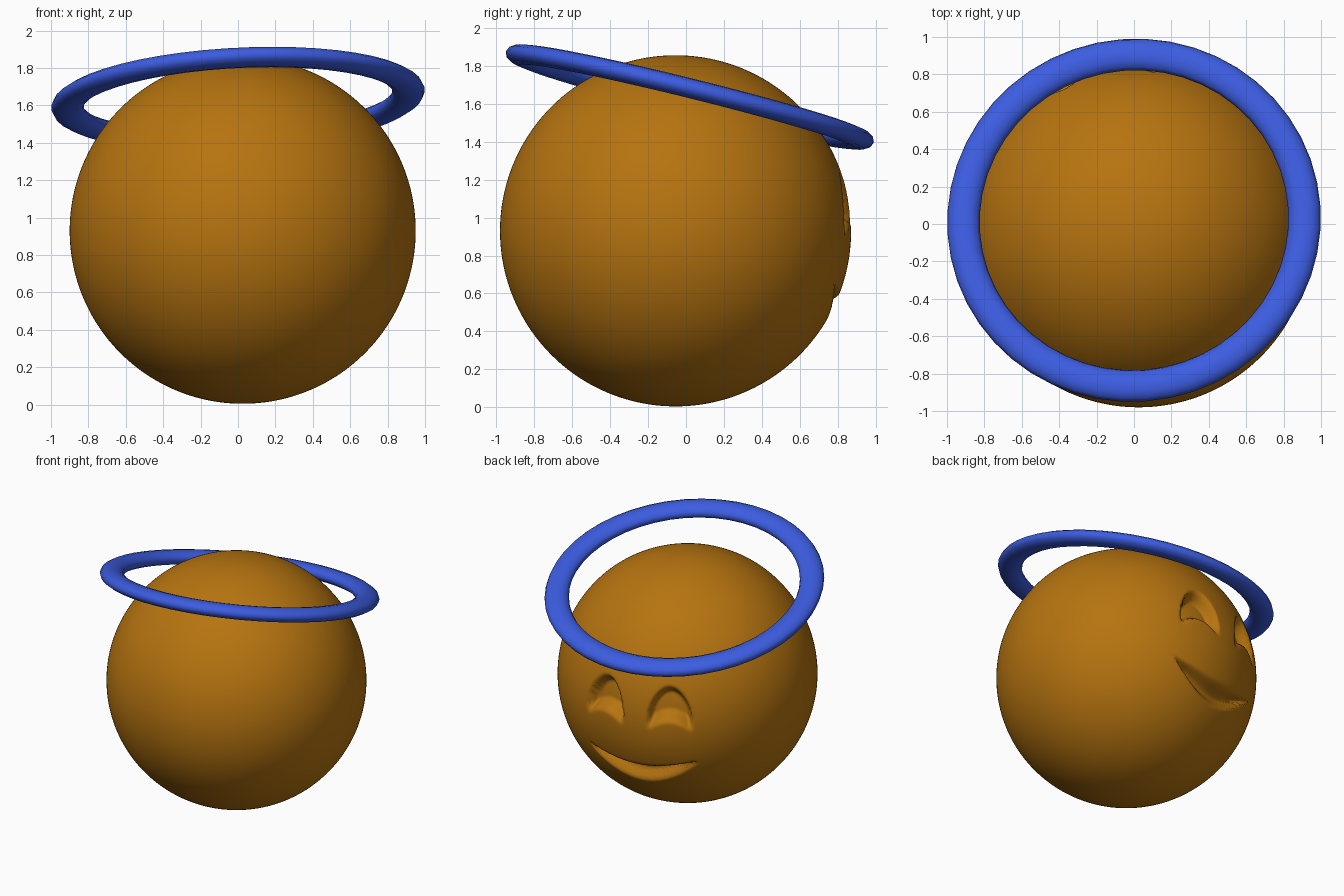
import bpy
import math
from mathutils import Vector

cube = bpy.data.objects.get("Cube")
if cube:
    bpy.data.objects.remove(cube, do_unlink=True)


def make_material(name, color):
    mat = bpy.data.materials.new(name)
    mat.use_nodes = True
    mat.diffuse_color = color
    mat.node_tree.nodes["Principled BSDF"].inputs["Base Color"].default_value = color
    return mat


def ramp(value, start, end):
    """Smooth step from 0 at start to 1 at end."""
    t = max(0.0, min(1.0, (value - start) / (end - start)))
    return t * t * (3 - 2 * t)


def mouth_depth(u, v):
    # Crescent with a crisp lower lip that fades out softly upward
    s = abs(u) / 0.51
    if s >= 1:
        return 0
    low = -0.55 + 0.25 * s * s
    high = -0.40 + 0.10 * s * s
    t = (v - low) / (high - low)
    fade = min(1, (high - low) / 0.08)
    return 0.085 * fade * ramp(t, 0, 0.4) * (1 - ramp(t, 0.45, 1.25))


def eye_depth(u, v):
    # Happy arch: crisp upper rim, bottom pushed up by the cheek
    e = (abs(u) - 0.28) / 0.185
    if abs(e) >= 1:
        return 0
    top = -0.02 + 0.35 * math.sqrt(1 - e * e)
    base = -0.06 + 0.09 * (1 - e * e)
    side = ramp(1 - abs(e), 0, 0.25)
    return 0.09 * side * ramp(top - v, 0, 0.06) * ramp(v, base, base + 0.10)


# Head: dense sphere with the face pressed into its back
orange = make_material("warm_orange", (0.47, 0.175, 0.005, 1))
RADIUS = 0.925
FACE_TURN = math.radians(11)
bpy.ops.mesh.primitive_uv_sphere_add(segments=384, ring_count=192, radius=1)
head = bpy.context.object
head.name = "head"
for vert in head.data.vertices:
    p = vert.co.normalized()
    u = math.atan2(-p.x, p.y) - FACE_TURN
    depth = max(mouth_depth(u, p.z), eye_depth(u, p.z)) if p.y > 0 else 0
    vert.co = p * (RADIUS - depth)
head.location = (0.025, -0.055, 0.93)
head.data.materials.append(orange)
bpy.ops.object.shade_smooth()

# Halo: flattened ring tilted down toward the face
blue = make_material("bright_blue", (0.045, 0.108, 0.75, 1))
bpy.ops.mesh.primitive_torus_add(major_radius=0.913, minor_radius=0.087,
                                 major_segments=48, minor_segments=12)
halo = bpy.context.object
halo.name = "halo"
for vert in halo.data.vertices:
    vert.co.z *= 0.6
halo.rotation_euler = Vector((-0.05, 0.24, 0.97)).to_track_quat("Z", "Y").to_euler()
halo.location = (0, 0.02, 1.635)
halo.data.materials.append(blue)
bpy.ops.object.shade_smooth()
